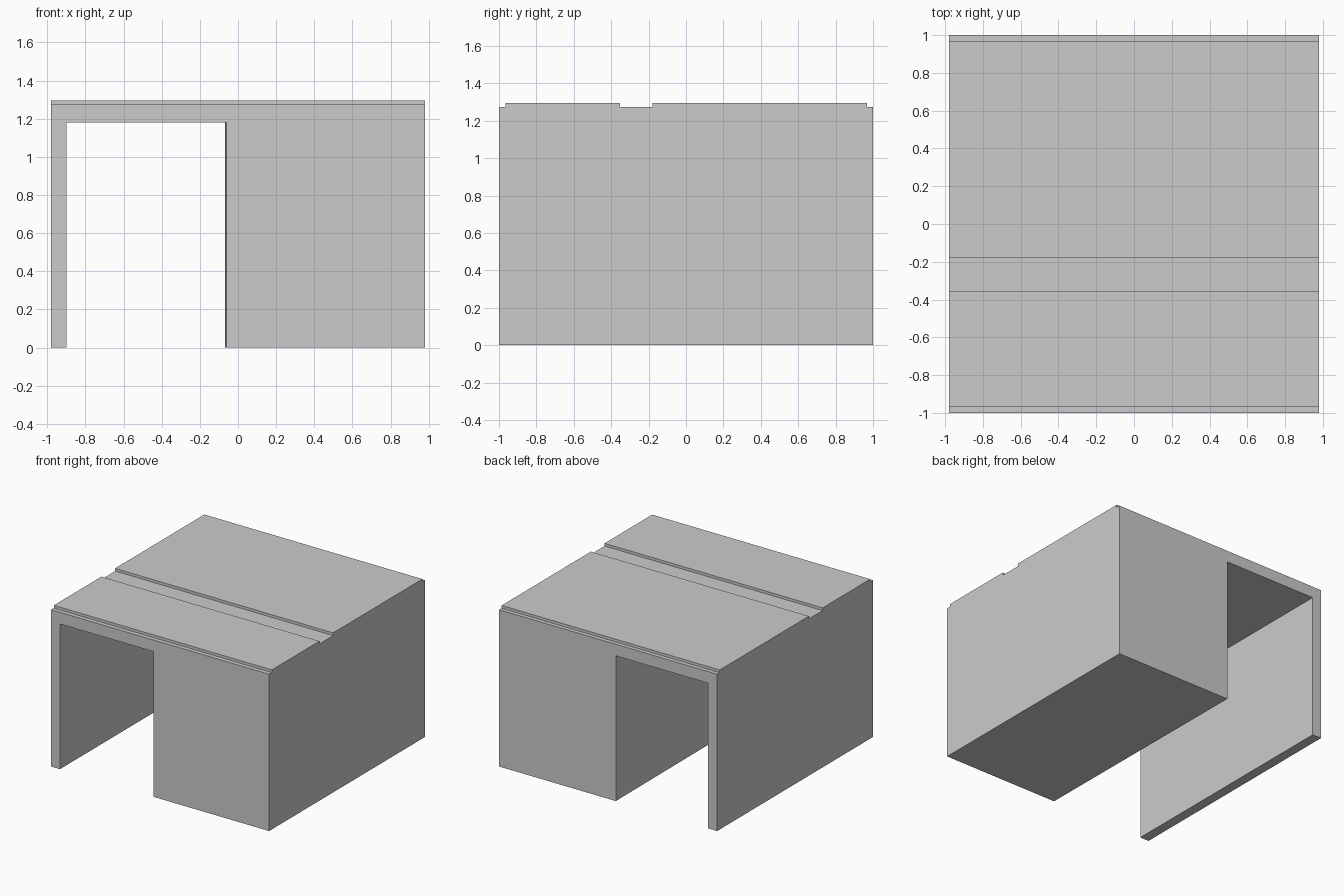
import bpy, bmesh

if "Cube" in bpy.data.objects:
    bpy.data.objects.remove(bpy.data.objects["Cube"])

X, Y, H = 0.98, 1.0, 1.296
STEP = 1.274                 # height of edge ledges and top groove


def prism(name, lower, upper):
    """Closed solid between two matching outlines."""
    bm = bmesh.new()
    a = [bm.verts.new(p) for p in lower]
    b = [bm.verts.new(p) for p in upper]
    bm.faces.new(a)
    bm.faces.new(b)
    for i in range(len(a)):
        j = (i + 1) % len(a)
        bm.faces.new((a[i], a[j], b[j], b[i]))
    bmesh.ops.recalc_face_normals(bm, faces=bm.faces)
    mesh = bpy.data.meshes.new(name)
    bm.to_mesh(mesh)
    bm.free()
    obj = bpy.data.objects.new(name, mesh)
    bpy.context.collection.objects.link(obj)
    return obj


# Desk body: side profile with ledges at both ends and a groove across the top
profile = [(-Y, 0), (Y, 0), (Y, STEP), (0.967, STEP), (0.967, H),
           (-0.178, H), (-0.178, STEP), (-0.354, STEP), (-0.354, H),
           (-0.965, H), (-0.965, STEP), (-Y, STEP)]
body = prism("desk_body", [(-X, y, z) for y, z in profile],
             [(X, y, z) for y, z in profile])

# Knee opening: runs right through, its right wall slightly slanted
footprint = [(-0.90, -1.2), (-0.06, -1.2), (-0.07, 1.2), (-0.90, 1.2)]
cutter = prism("knee_opening_cutter", [(x, y, -0.2) for x, y in footprint],
               [(x, y, 1.18) for x, y in footprint])
cutter.hide_render = True
cutter.hide_set(True)

cut = body.modifiers.new("knee_opening", 'BOOLEAN')
cut.operation = 'DIFFERENCE'
cut.solver = 'EXACT'
cut.object = cutter
